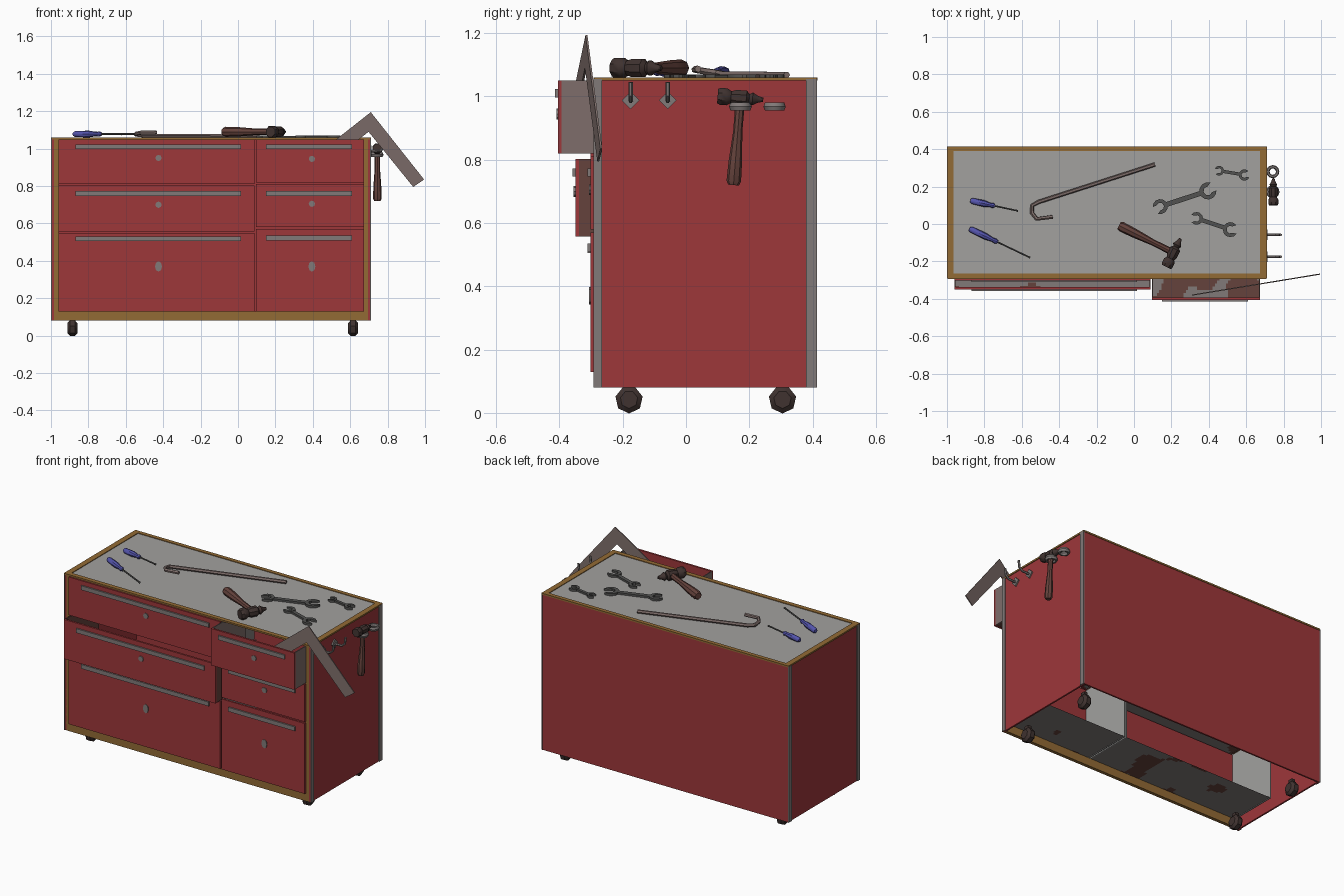
import bpy, bmesh, math
from mathutils import Matrix, Vector, noise

if "Cube" in bpy.data.objects:
    bpy.data.objects.remove(bpy.data.objects["Cube"])


def material(name, r, g, b):
    m = bpy.data.materials.new(name)
    m.diffuse_color = (r, g, b, 1)
    m.use_nodes = True
    m.node_tree.nodes["Principled BSDF"].inputs["Base Color"].default_value = m.diffuse_color
    return m


RED = material("red paint", 0.34, 0.038, 0.042)
OCHRE = material("ochre trim", 0.29, 0.145, 0.035)
LIGHT = material("light grey steel", 0.36, 0.355, 0.345)
STEEL = material("worn steel", 0.22, 0.195, 0.19)
WARM = material("rusty steel", 0.21, 0.155, 0.145)
BROWN = material("brown wood and rust", 0.13, 0.055, 0.045)
IRON = material("dark iron", 0.05, 0.032, 0.029)
TOOL = material("tool grey", 0.085, 0.085, 0.082)
BLUE = material("blue plastic", 0.09, 0.09, 0.42)


def finish(name, bm, *mats):
    bmesh.ops.recalc_face_normals(bm, faces=bm.faces)
    me = bpy.data.meshes.new(name)
    bm.to_mesh(me)
    bm.free()
    for m in mats:
        me.materials.append(m)
    ob = bpy.data.objects.new(name, me)
    bpy.context.collection.objects.link(ob)
    return ob


def box(name, x, y, z, mat):
    bm = bmesh.new()
    size = (x[1] - x[0], y[1] - y[0], z[1] - z[0])
    mid = ((x[0] + x[1]) / 2, (y[0] + y[1]) / 2, (z[0] + z[1]) / 2)
    bmesh.ops.create_cube(bm, size=1, matrix=Matrix.Translation(mid) @ Matrix.Diagonal((*size, 1)))
    return finish(name, bm, mat)


def lathe(name, profile, sides, mtx, mat):
    """Solid of revolution about local z from (radius, height) pairs."""
    bm = bmesh.new()
    rings = [[bm.verts.new(mtx @ Vector((r * math.cos(math.tau * i / sides),
                                         r * math.sin(math.tau * i / sides), h)))
              for i in range(sides)] for r, h in profile]
    for a, b in zip(rings, rings[1:]):
        for i in range(sides):
            j = (i + 1) % sides
            bm.faces.new((a[i], a[j], b[j], b[i]))
    bm.faces.new(rings[0])
    bm.faces.new(rings[-1])
    return finish(name, bm, mat)


def prism(name, pts, depth, mtx, mat):
    """Flat outline in local xy, extruded along local z."""
    bm = bmesh.new()
    f = bm.faces.new([bm.verts.new((px, py, 0)) for px, py in pts])
    res = bmesh.ops.extrude_face_region(bm, geom=[f])
    verts = [v for v in res["geom"] if isinstance(v, bmesh.types.BMVert)]
    bmesh.ops.translate(bm, verts=verts, vec=(0, 0, depth))
    bmesh.ops.transform(bm, matrix=mtx, verts=bm.verts)
    return finish(name, bm, mat)


def tube(name, pts, radius, mat):
    cu = bpy.data.curves.new(name, 'CURVE')
    cu.dimensions = '3D'
    cu.bevel_depth, cu.bevel_resolution, cu.use_fill_caps = radius, 1, True
    sp = cu.splines.new('POLY')
    sp.points.add(len(pts) - 1)
    for p, co in zip(sp.points, pts):
        p.co = (*co, 1)
    cu.materials.append(mat)
    ob = bpy.data.objects.new(name, cu)
    bpy.context.collection.objects.link(ob)
    bpy.ops.object.select_all(action='DESELECT')
    ob.select_set(True)
    bpy.context.view_layer.objects.active = ob
    bpy.ops.object.convert(target='MESH')


def rot(angle, axis):
    return Matrix.Rotation(math.radians(angle), 4, axis)


def along(p, q):
    """Frame at p whose x axis points to q in the table plane."""
    return Matrix.Translation(p) @ Matrix.Rotation(math.atan2(q[1] - p[1], q[0] - p[0]), 4, 'Z')


# Cabinet shell, open underneath
X0, X1, Y0, Y1, Z0, Z1 = -0.995, 0.705, -0.29, 0.412, 0.08, 1.06
box("back_panel", (X0, X1), (Y1 - 0.01, Y1), (Z0, 1.05), RED)
box("work_top", (X0 + 0.01, X1 - 0.01), (Y0 + 0.01, Y1 - 0.01), (1.048, 1.056), LIGHT)
for side, xa, s in (("left", X0, 1), ("right", X1, -1)):
    box(side + "_panel", sorted((xa, xa + s * 0.01)), (Y0, Y1), (Z0, 1.05), RED)
    box(side + "_rim", sorted((xa - s * 0.005, xa + s * 0.03)), (Y0, Y1), (1.05, Z1), OCHRE)
    box(side + "_front_post", sorted((xa - s * 0.004, xa + s * 0.035)), (Y0, Y0 + 0.02), (Z0, 1.05), OCHRE)
    for end, ya, yb in (("front", Y0 - 0.002, -0.265), ("back", 0.38, Y1 + 0.002)):
        box(f"{side}_{end}_edge_strip", sorted((xa - s * 0.006, xa)), (ya, yb), (Z0, 1.055), STEEL)
box("front_rim", (X0, X1), (Y0 - 0.003, -0.265), (1.05, Z1), OCHRE)
box("back_rim", (X0, X1), (0.39, Y1 + 0.003), (1.05, Z1), OCHRE)
box("bottom_rail", (X0, X1), (Y0, Y0 + 0.02), (Z0, 0.13), OCHRE)


# Drawers: red front, steel sides, floor with rust patches, open back
def drawer(name, x, z, front, wall, bar, bar_z, lock, rust):
    back = front + 0.34
    box(name + "_front", x, (front, front + 0.012), z, RED)
    for i, xa in enumerate((x[0], x[1] - 0.006)):
        box(f"{name}_side_{i}", (xa, xa + 0.006), (front + 0.012, back), z, wall)
    bm = bmesh.new()
    c = Vector(((x[0] + x[1]) / 2, (front + back) / 2, z[0] + 0.003))
    bmesh.ops.create_grid(bm, x_segments=48, y_segments=20, size=1, matrix=Matrix.Translation(c)
                          @ Matrix.Diagonal(((x[1] - x[0]) / 2 - .003, (back - front) / 2 - .003, 1, 1)))
    for f in bm.faces:
        f.material_index = int(noise.noise(f.calc_center_median() * 6) > rust)
    finish(name + "_floor", bm, STEEL, BROWN)
    box(name + "_handle", bar, (front - 0.009, front), (bar_z - 0.013, bar_z + 0.013), STEEL)
    big = 0.028 if z[1] - z[0] > 0.3 else 0.017
    mtx = Matrix.Translation((lock[0], front, lock[1])) @ rot(90, 'X') @ Matrix.Diagonal((0.019 / big if big > 0.02 else 1, 1, 1, 1))
    lathe(name + "_lock", [(big, 0), (big, 0.005)], 8, mtx, STEEL)


LX, RX, LB, RB = (-0.96, 0.088), (0.096, 0.673), (-0.87, 0.015), (0.15, 0.61)
drawer("top_left_drawer", LX, (0.812, 1.05), -0.302, STEEL, LB, 1.01, (-0.425, 0.95), 0.35)
drawer("middle_left_drawer", LX, (0.557, 0.803), -0.35, BROWN, LB, 0.76, (-0.425, 0.70), 0.25)
drawer("bottom_left_drawer", LX, (0.13, 0.55), -0.302, LIGHT, LB, 0.518, (-0.425, 0.37), 0.3)
drawer("top_right_drawer", RX, (0.82, 1.05), -0.405, WARM, RB, 1.01, (0.395, 0.945), -0.1)
drawer("middle_right_drawer", RX, (0.58, 0.812), -0.302, STEEL, RB, 0.76, (0.395, 0.705), 0.3)
drawer("bottom_right_drawer", RX, (0.13, 0.57), -0.302, LIGHT, RB, 0.522, (0.395, 0.37), 0.35)

# Casters
for cx in (-0.885, 0.615):
    for cy in (-0.18, 0.305):
        lathe("caster_wheel", [(0.028, -0.027), (0.044, -0.013), (0.044, 0.013), (0.028, 0.027)],
              7, Matrix.Translation((cx, cy, 0.042)) @ rot(90, 'Y'), IRON)
        box("caster_mount", (cx - 0.012, cx + 0.012), (cy - 0.015, cy + 0.015), (0.06, 0.1), IRON)

# Carpenter's square leaning out of the top right drawer
plane = Matrix(((1, 0, 0, 0), (0.164, 0, 1, -0.434), (0, 1, 0, 0), (0, 0, 0, 1)))
prism("carpenter_square", [(0.71, 1.195), (0.995, 0.835), (0.937, 0.795), (0.698, 1.09),
                           (0.365, 0.828), (0.31, 0.88)], 0.006, plane, WARM)


# Hammers: handle along local x, head along local y
def hammer(name, mtx):
    lathe(name + "_handle", [(0.02, 0), (0.027, 0.015), (0.025, 0.09), (0.017, 0.2), (0.018, 0.34)],
          8, mtx @ rot(90, 'Y'), BROWN)
    lathe(name + "_head", [(0.029, -0.085), (0.034, -0.075), (0.034, -0.05), (0.024, -0.035), (0.031, -0.015),
                           (0.031, 0.022), (0.018, 0.033), (0.026, 0.045), (0.014, 0.065), (0.008, 0.085)],
          8, mtx @ Matrix.Translation((0.325, 0, 0)) @ rot(-90, 'X') @ rot(22.5, 'Z'), IRON)


hammer("table_hammer", along((-0.08, -0.008, 1.09), (0.2, -0.148)))
hang = Matrix(((0, 0, -1, 0.745), (0.08, 0.997, 0, 0.15), (0.997, -0.08, 0, 0.72), (0, 0, 0, 1)))
hammer("hanging_hammer", hang @ Matrix.Scale(0.85, 4))

# Tool rings and hooks on the right side
for ry, rad in ((0.172, 0.027), (0.28, 0.026)):
    bpy.ops.mesh.primitive_torus_add(major_segments=12, minor_segments=6, major_radius=rad,
                                     minor_radius=0.009, location=(0.742, ry, 0.968))
    bpy.context.object.name = "tool_ring"
    bpy.context.object.scale.z = 1.6
    bpy.context.object.data.materials.append(STEEL)
for hy in (-0.175, -0.058):
    prism("hook_plate", [(0.028, 0), (0, 0.028), (-0.028, 0), (0, -0.028)], 0.008,
          Matrix.Translation((0.705, hy, 0.988)) @ rot(90, 'Y'), STEEL)
    tube("hook", [(0.705, hy, 0.985), (0.76, hy, 0.987), (0.78, hy, 1.005), (0.785, hy, 1.045)], 0.007, STEEL)

# Crowbar on the table
tube("crowbar", [(0.112, 0.318, 1.068), (-0.51, 0.118, 1.07), (-0.545, 0.098, 1.074), (-0.545, 0.058, 1.08),
                 (-0.52, 0.027, 1.085), (-0.435, 0.038, 1.087)], 0.011, WARM)

# Screwdrivers
for p, q, tip in (((-0.875, 0.125), (-0.745, 0.095), (-0.62, 0.07)),
                  ((-0.88, -0.025), (-0.73, -0.1), (-0.555, -0.18))):
    n, t = (Vector(q) - Vector(p)).length, (Vector(tip) - Vector(p)).length
    mtx = along((*p, 1.078), tip) @ rot(90, 'Y')
    lathe("screwdriver_handle", [(0.01, 0), (0.016, 0.01), (0.018, n * 0.55), (0.011, n * 0.82), (0.014, n * 0.92), (0.009, n)],
          8, mtx, BLUE)
    lathe("screwdriver_shaft", [(0.005, n), (0.005, t - 0.01), (0.007, t)], 6, mtx, TOOL)


# Double open-ended wrenches
def wrench(p, q, r0, r1):
    length = (Vector(q) - Vector(p)).length
    mtx = along((*p, 1.056), q)
    w = min(r0, r1) * 0.33
    prism("wrench_shaft", [(r0 * .6, -w), (length - r1 * .6, -w), (length - r1 * .6, w), (r0 * .6, w)],
          0.012, mtx, TOOL)
    for pos, turn, r in ((0, 200, r0), (length, 20, r1)):
        arc = [(r, math.radians(a)) for a in range(35, 326, 29)]
        arc += [(r * 0.52, math.radians(a)) for a in range(305, 54, -50)]
        prism("wrench_jaw", [(k * math.cos(a), k * math.sin(a)) for k, a in arc], 0.014,
              mtx @ Matrix.Translation((pos, 0, 0)) @ rot(turn, 'Z'), TOOL)


wrench((0.14, 0.093), (0.395, 0.177), 0.04, 0.046)
wrench((0.455, 0.285), (0.59, 0.262), 0.026, 0.03)
wrench((0.335, 0.03), (0.515, -0.03), 0.034, 0.04)

# Smooth round parts, keep hard edges sharp
bpy.ops.object.select_all(action='SELECT')
bpy.context.view_layer.objects.active = bpy.data.objects["back_panel"]
bpy.ops.object.shade_smooth_by_angle(angle=math.radians(40))
